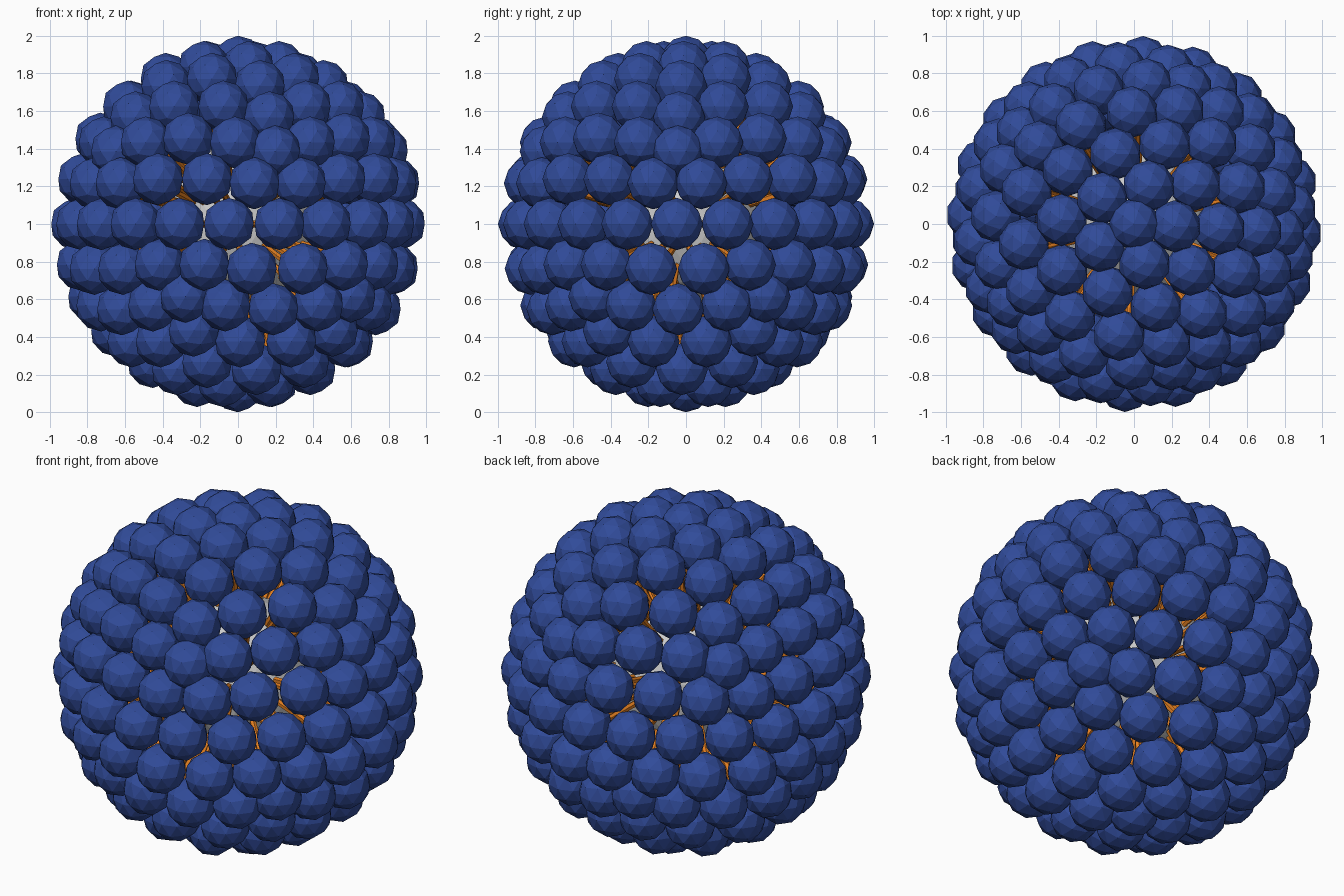
import bpy, bmesh
from math import radians
from mathutils import Vector, Matrix

if "Cube" in bpy.data.objects:
    bpy.data.objects.remove(bpy.data.objects["Cube"])

CENTRE = Vector((0, 0, 1))
SHELL_R, HEAD_R, CORE_R = 0.861, 0.138, 0.43


def material(name, color):
    m = bpy.data.materials.new(name)
    m.diffuse_color = color
    m.use_nodes = True
    m.node_tree.nodes["Principled BSDF"].inputs["Base Color"].default_value = m.diffuse_color
    return m


def finish(bm, name, mat=None):
    me = bpy.data.meshes.new(name)
    bm.to_mesh(me)
    bm.free()
    ob = bpy.data.objects.new(name, me)
    bpy.context.collection.objects.link(ob)
    if mat:
        me.materials.append(mat)
    return ob


def rod(bm, a, b, r):
    d = b - a
    rot = d.to_track_quat('Z', 'Y').to_matrix().to_4x4()
    bmesh.ops.create_cone(bm, cap_ends=True, segments=6, radius1=r, radius2=r,
                          depth=d.length,
                          matrix=Matrix.Translation((a + b) / 2) @ rot)


# bead directions: the vertices of a geodesic sphere, turned slightly about z
bm = bmesh.new()
bmesh.ops.create_icosphere(bm, subdivisions=3, radius=1)
turn = Matrix.Rotation(radians(-3.2), 3, 'Z')
directions = [turn @ v.co.normalized() for v in bm.verts]
bm.free()

# outer bead heads
bm = bmesh.new()
for d in directions:
    bmesh.ops.create_icosphere(bm, subdivisions=2, radius=HEAD_R,
                               matrix=Matrix.Translation(CENTRE + d * SHELL_R))
finish(bm, "heads", material("head_blue", (0.03, 0.07, 0.32, 1)))

# paired tails pointing inward from each head
bm = bmesh.new()
for d in directions:
    side = d.cross(Vector((0, 0, 1)))
    side = side.normalized() if side.length > 0.01 else Vector((1, 0, 0))
    for s in (-1, 1):
        rod(bm, CENTRE + d * 0.80 + side * s * 0.045,
            CENTRE + d * (CORE_R - 0.01) + side * s * 0.03, 0.018)
finish(bm, "tails", material("tail_orange", (0.80, 0.22, 0.015, 1)))

# grey core
bm = bmesh.new()
bmesh.ops.create_icosphere(bm, subdivisions=3, radius=CORE_R,
                           matrix=Matrix.Translation(CENTRE))
finish(bm, "core")
